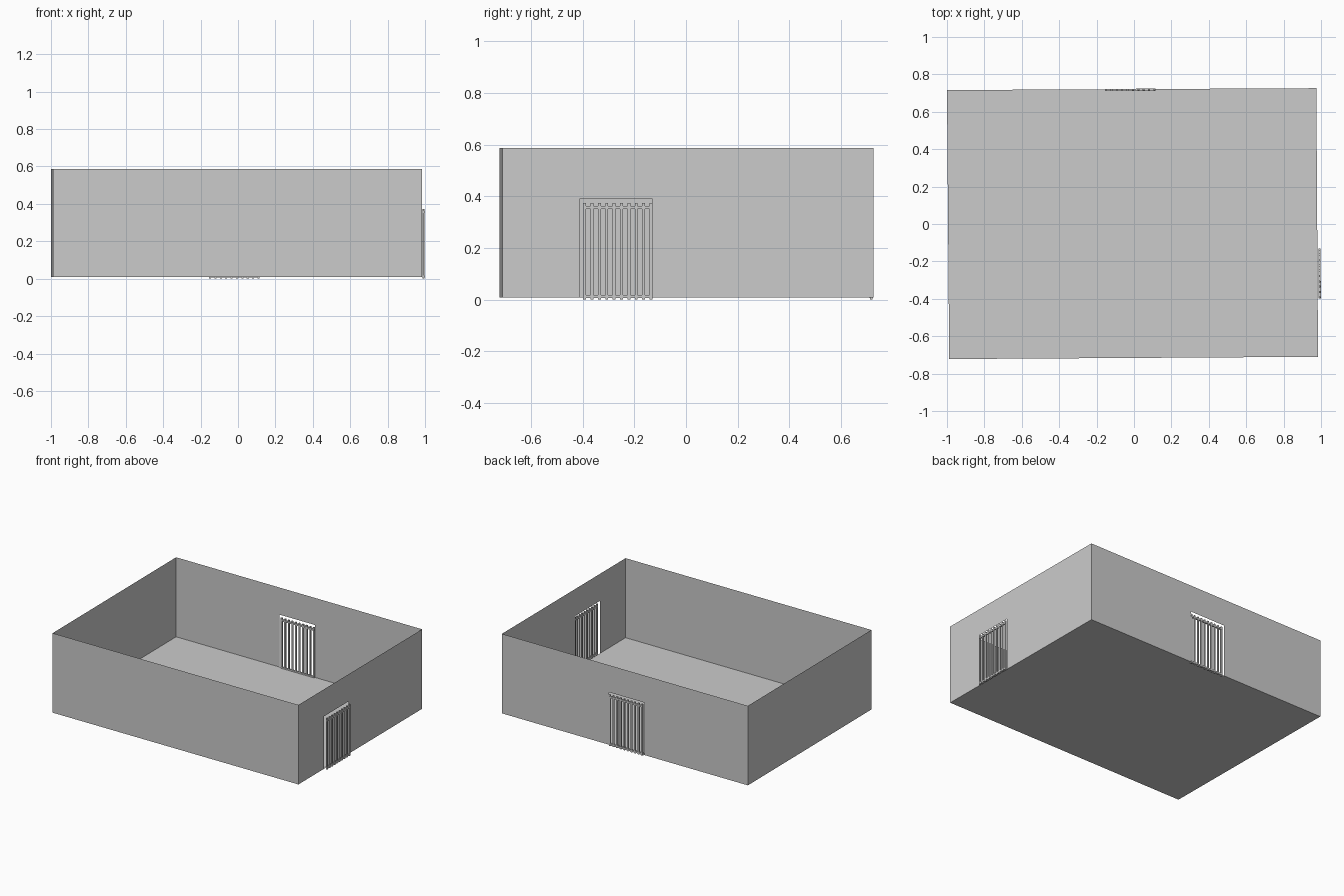
import bpy, bmesh
from mathutils import Vector, Matrix

if "Cube" in bpy.data.objects:
    bpy.data.objects.remove(bpy.data.objects["Cube"])

Z0, Z1, DOOR_TOP = 0.008, 0.587, 0.39
corners = [Vector(c) for c in ((-0.988, -0.722, 0), (0.984, -0.71, 0), (0.975, 0.726, 0), (-1.0, 0.716, 0))]
UP = Vector((0, 0, 1))


def make(name, bm):
    mesh = bpy.data.meshes.new(name)
    bm.to_mesh(mesh)
    bm.free()
    ob = bpy.data.objects.new(name, mesh)
    bpy.context.collection.objects.link(ob)
    return ob


def wall(name, a, b, door=None):
    """Thin wall from a to b, with an optional doorway (start, end) along it."""
    d, length = (b - a).normalized(), (b - a).length
    if door:
        s, e = door
        rects = [(0, s, Z0, Z1), (s, e, DOOR_TOP, Z1), (e, length, Z0, Z1)]
    else:
        rects = [(0, length, Z0, Z1)]
    bm = bmesh.new()
    for u0, u1, v0, v1 in rects:
        bm.faces.new([bm.verts.new(a + d * u + UP * v)
                      for u, v in ((u0, v0), (u1, v0), (u1, v1), (u0, v1))])
    make(name, bm)


def gate(name, a, b, start, end, offset, bars=10):
    """Barred gate standing along the wall a-b, pushed out by offset."""
    d = (b - a).normalized()
    n = d.cross(UP)
    base = Matrix.Translation(a + n * offset) @ Matrix((d, n, UP)).transposed().to_4x4()
    bm = bmesh.new()

    def box(u, v, w, su, sv, sw):
        bmesh.ops.create_cube(bm, size=1, matrix=base @ Matrix.Translation((u, v, w))
                              @ Matrix.Diagonal((su, sv, sw, 1)))
    bw = 0.011
    # upright bars
    for i in range(bars):
        u = start + bw / 2 + (end - start - bw) * i / (bars - 1)
        box(u, 0, 0.187, bw, 0.009, 0.374)
    # top and bottom rails
    for z in (0.357, 0.012):
        box((start + end) / 2, 0, z, end - start, 0.012, 0.012)
    make(name, bm)


# floor
bm = bmesh.new()
bm.faces.new([bm.verts.new(c + UP * Z0) for c in corners])
make("floor", bm)

# walls, two of them with doorways
A, B, C, D = corners
wall("front_wall", A, B)
wall("right_wall", B, C, (0.297, 0.58))
wall("back_wall", C, D, (0.86, 1.143))
wall("left_wall", D, A)

# barred gates in the doorways
gate("right_gate", B, C, 0.312, 0.58, 0.011)
gate("back_gate", C, D, 0.86, 1.13, -0.004)
